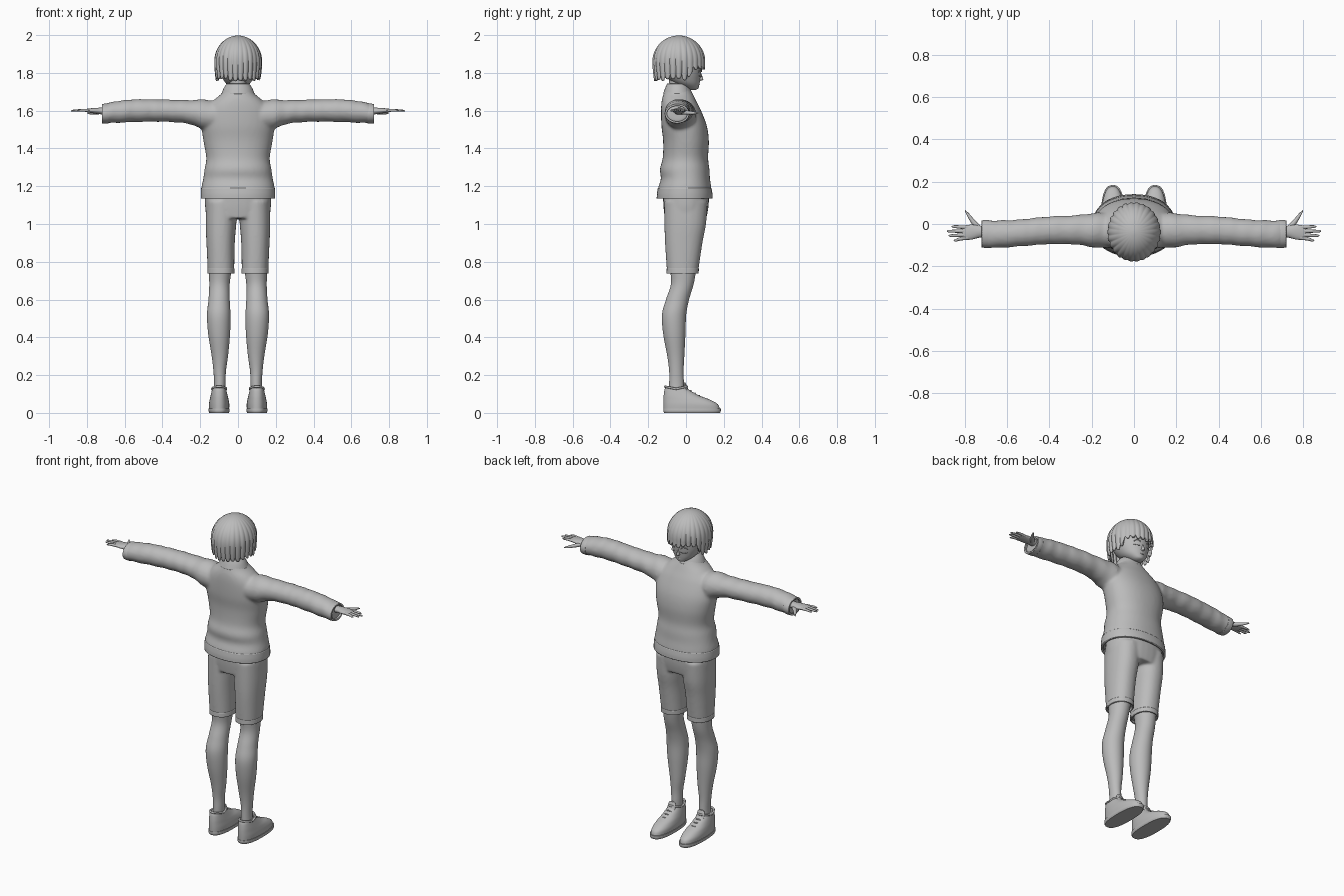
import bpy, bmesh, math, random
from mathutils import Vector

random.seed(4)
if "Cube" in bpy.data.objects:
    bpy.data.objects.remove(bpy.data.objects["Cube"])

grey = bpy.data.materials.new("plain grey")
grey.use_nodes = True
grey.diffuse_color = (0.5, 0.5, 0.5, 1)
grey.node_tree.nodes["Principled BSDF"].inputs["Base Color"].default_value = (0.5, 0.5, 0.5, 1)


def spline(stations, steps):
    """Smoothly fill in between the given stations."""
    rows = [Vector(s) for s in stations]
    out = []
    for i in range(len(rows) - 1):
        a, b = rows[max(i - 1, 0)], rows[i]
        c, d = rows[i + 1], rows[min(i + 2, len(rows) - 1)]
        for k in range(steps):
            t = k / steps
            out.append(b + (c - a) * t / 2 + (a * 2 - b * 5 + c * 4 - d) * t * t / 2
                       + (b * 3 - a - c * 3 + d) * t ** 3 / 2)
    return out + [rows[-1]]


def loft(bm, stations, axis="z", side=1, power=2.0, n=32, steps=5, caps=True, fold=0.0):
    """Skin ovals: (position, centre a, centre b, radius a, radius b)."""
    rings = []
    for t, u, v, ru, rv in spline(stations, steps):
        ring = []
        for k in range(n):
            a = math.tau * k / n
            c, s = math.cos(a), math.sin(a)
            swell = 1 + fold * math.sin(t * 75 + 1.5 * math.sin(a + t * 9))
            p = u + math.copysign(abs(c) ** (2 / power), c) * ru * swell
            q = v + math.copysign(abs(s) ** (2 / power), s) * rv * swell
            co = (p * side, q, t) if axis == "z" else (t * side, p, q)
            ring.append(bm.verts.new(co))
        rings.append(ring)
    for r0, r1 in zip(rings, rings[1:]):
        for k in range(n):
            j = (k + 1) % n
            bm.faces.new((r0[k], r0[j], r1[j], r1[k]))
    if caps:
        bm.faces.new(rings[0])
        bm.faces.new(rings[-1])


def finish(bm, name, voxel=0, thick=0, smooth=6):
    bmesh.ops.recalc_face_normals(bm, faces=bm.faces)
    mesh = bpy.data.meshes.new(name)
    bm.to_mesh(mesh)
    bm.free()
    mesh.materials.append(grey)
    ob = bpy.data.objects.new(name, mesh)
    bpy.context.collection.objects.link(ob)
    bpy.ops.object.select_all(action="DESELECT")
    ob.select_set(True)
    bpy.context.view_layer.objects.active = ob
    bpy.ops.object.shade_smooth_by_angle(angle=math.radians(50))
    if voxel:
        mod = ob.modifiers.new("blend", "REMESH")
        mod.mode, mod.voxel_size, mod.use_smooth_shade = "VOXEL", voxel, True
        mod = ob.modifiers.new("soften", "SMOOTH")
        mod.factor, mod.iterations = 0.5, smooth
    if thick:
        mod = ob.modifiers.new("cloth", "SOLIDIFY")
        mod.thickness, mod.offset = thick, -1
    return ob


def single(name, stations, voxel=0, thick=0, **options):
    bm = bmesh.new()
    loft(bm, stations, **options)
    return finish(bm, name, voxel, thick)


def wire(name, points, radius):
    curve = bpy.data.curves.new(name, "CURVE")
    curve.dimensions = "3D"
    curve.bevel_depth, curve.bevel_resolution = radius, 2
    line = curve.splines.new("BEZIER")
    line.bezier_points.add(len(points) - 1)
    for bp, co in zip(line.bezier_points, points):
        bp.co = co
        bp.handle_left_type = bp.handle_right_type = "AUTO"
    curve.materials.append(grey)
    bpy.context.collection.objects.link(bpy.data.objects.new(name, curve))


SIDES = ((1, "left"), (-1, "right"))

# Sweater: torso and both sleeves blended together
sleeve = [(.07, -.03, 1.57, .075, .07), (.17, -.03, 1.578, .083, .08), (.27, -.028, 1.594, .07, .062),
          (.4, -.03, 1.6, .066, .059), (.55, -.043, 1.6, .064, .06), (.65, -.048, 1.592, .065, .057),
          (.71, -.047, 1.584, .064, .05)]
sweater = bmesh.new()
loft(sweater, [(1.15, 0, -.007, .193, .143), (1.19, 0, -.007, .194, .141), (1.24, 0, -.003, .184, .13),
               (1.29, 0, -.007, .177, .131), (1.35, 0, -.003, .168, .12), (1.44, 0, 0, .183, .121),
               (1.52, 0, -.01, .192, .12), (1.6, 0, -.026, .175, .106), (1.65, 0, -.037, .135, .092),
               (1.69, 0, -.042, .088, .077), (1.73, 0, -.046, .066, .058)], power=2.2, n=48)
for side, _ in SIDES:
    loft(sweater, sleeve, axis="x", side=side, fold=.025)
finish(sweater, "sweater", voxel=.009)
single("sweater_hem", [(1.135, 0, -.007, .197, .148), (1.16, 0, -.007, .197, .147),
                       (1.19, 0, -.007, .195, .142)], thick=.012, caps=False, power=2.2, n=48)
single("sweater_collar", [(1.69, 0, -.043, .088, .078), (1.72, 0, -.045, .075, .065),
                          (1.743, 0, -.046, .06, .054)], thick=.008, caps=False)

# Shorts: hips and two trouser legs blended together
shorts = bmesh.new()
loft(shorts, [(1.03, 0, -.002, .165, .11), (1.1, 0, 0, .175, .12), (1.2, 0, 0, .172, .122)], power=2.3)
for side, _ in SIDES:
    loft(shorts, [(.75, .09, -.018, .07, .083), (.9, .092, -.012, .075, .099),
                  (1.0, .09, -.004, .081, .11), (1.12, .085, 0, .085, .115)], side=side, power=2.2)
finish(shorts, "shorts", voxel=.008)

lash = [(.022, .083, 1.806), (.034, .081, 1.816), (.048, .074, 1.814), (.058, .066, 1.804)]
fingers = [(-.016, -.012, .862), (-.034, -.034, .884), (-.051, -.055, .876), (-.065, -.077, .852)]

for side, word in SIDES:
    # Cuffs
    single(word + "_sleeve_cuff", [(.685, -.047, 1.586, .065, .053), (.7, -.047, 1.585, .066, .053),
                                   (.72, -.047, 1.584, .064, .051)],
           axis="x", side=side, thick=.01, caps=False)
    single(word + "_shorts_cuff", [(.738, .09, -.018, .072, .085), (.765, .09, -.017, .071, .085)],
           side=side, thick=.008, caps=False, power=2.2)

    # Bare leg
    single(word + "_leg", [(.06, .1, -.05, .03, .04), (.15, .096, -.05, .03, .039),
                           (.22, .097, -.051, .033, .038), (.3, .096, -.054, .043, .045),
                           (.42, .1, -.062, .058, .059), (.52, .102, -.063, .062, .064),
                           (.6, .1, -.045, .056, .061), (.68, .098, -.02, .054, .06),
                           (.76, .095, -.015, .06, .068), (.85, .095, -.015, .06, .07)], side=side)

    # Shoe with sole, ankle rim, tongue and laces
    single(word + "_sole", [(0, .1, .032, .052, .148), (.01, .1, .032, .056, .152),
                            (.022, .1, .032, .056, .152)], side=side, power=2.5, n=40)
    single(word + "_shoe", [(.015, .1, .031, .053, .149), (.045, .1, .025, .054, .144),
                            (.07, .1, .004, .05, .123), (.092, .1, -.024, .045, .094),
                            (.118, .1, -.046, .039, .069), (.132, .1, -.053, .036, .058)],
           side=side, power=2.3, n=40)
    wire(word + "_shoe_rim", [(side * (.1 + .037 * math.cos(a)), -.053 + .058 * math.sin(a),
                              .127 + .012 * abs(math.sin(a)))
                             for a in (math.tau * k / 16 for k in range(17))], .006)
    single(word + "_shoe_tongue", [(.085, .1, .03, .026, .012), (.12, .1, .005, .026, .01),
                                   (.15, .1, -.006, .024, .007), (.162, .1, -.008, .014, .004)], side=side)
    for k in range(3):
        y, z = .022 + .022 * k, .118 - .013 * k
        wire(word + "_shoelace", [(side * .07, y - .012, z - .016), (side * .1, y + .004, z),
                                  (side * .13, y - .012, z - .016)], .004)

    # Hand with four fingers and a thumb
    hand = bmesh.new()
    loft(hand, [(.66, -.042, 1.594, .026, .022), (.72, -.036, 1.598, .027, .018),
                (.765, -.038, 1.6, .035, .014), (.8, -.041, 1.601, .034, .009),
                (.812, -.042, 1.601, .028, .006)], axis="x", side=side)
    for root, tip, end in fingers:
        loft(hand, [(.785, root, 1.601, .009, .008), (.825, (root + tip) / 2, 1.602, .008, .007),
                    (end - .01, tip, 1.6, .006, .005), (end, tip, 1.599, .002, .002)],
             axis="x", side=side, n=12, steps=3)
    loft(hand, [(.725, -.03, 1.594, .02, .012), (.755, .002, 1.59, .019, .011),
                (.78, .036, 1.588, .014, .008), (.798, .062, 1.587, .004, .003)],
         axis="x", side=side, n=14)
    finish(hand, word + "_hand")

    # Eye: upper lash, lower lid and brow
    wire(word + "_upper_lash", [(side * x, y, z) for x, y, z in lash], .0028)
    wire(word + "_lower_lid", [(side * x, y, 1.785 + (1.806 - z) * .4) for x, y, z in lash], .0014)
    wire(word + "_brow", [(side * x, y + .001, z + .022) for x, y, z in lash], .0018)

# Neck, head and face
single("neck", [(1.62, 0, -.05, .05, .05), (1.7, 0, -.045, .043, .044), (1.8, 0, -.04, .046, .05)])
single("head", [(1.71, 0, .036, .014, .014), (1.718, 0, .03, .032, .035), (1.74, 0, .008, .06, .063),
                (1.765, 0, -.008, .078, .083), (1.8, 0, -.022, .093, .102), (1.85, 0, -.032, .102, .115),
                (1.91, 0, -.038, .098, .112), (1.96, 0, -.04, .062, .075), (1.975, 0, -.04, .02, .025)], n=40)
single("nose", [(1.758, 0, .07, .004, .006), (1.764, 0, .076, .01, .015),
                (1.78, 0, .076, .006, .011), (1.8, 0, .076, .003, .004)], n=16)
wire("mouth", [(-.014, .068, 1.741), (0, .0725, 1.739), (.014, .068, 1.741)], .0015)

# Bobbed hair: a fluted cap whose pointed locks are shorter over the face
LOCKS, PER, DOWN = 26, 8, 24
jitter = [random.uniform(-1, 1) for _ in range(LOCKS)]
hair = bmesh.new()
cols = []
for k in range(LOCKS * PER):
    a = math.tau * k / (LOCKS * PER)
    across = (k % PER) / PER
    bump = math.sin(math.pi * across)
    # Angle zero is the face side
    front = max(0, min(1, (1.25 - abs(math.remainder(a, math.tau))) / .3))
    bottom = 1.762 + .062 * front + .008 * jitter[k // PER] + .022 * (1 - bump) ** 2
    col = []
    for i in range(1, DOWN + 1):
        t = i / DOWN
        if t <= .6:
            polar = t / .6 * math.pi / 2
            r, z = math.sin(polar), 1.865 + .133 * math.cos(polar)
        else:
            d = (t - .6) / .4
            z = 1.865 + (bottom - 1.865) * d
            r = 1 - .07 * d * d * (1 - front)
        r *= .965 + (.04 + .012 * jitter[k // PER]) * bump * min(1, t * 1.6)
        col.append(hair.verts.new((math.sin(a) * r * .126, -.038 + math.cos(a) * r * .141, z)))
    cols.append(col)
crown = hair.verts.new((0, -.038, 1.999))
for k, col in enumerate(cols):
    nxt = cols[(k + 1) % len(cols)]
    hair.faces.new((crown, col[0], nxt[0]))
    for i in range(DOWN - 1):
        hair.faces.new((col[i], col[i + 1], nxt[i + 1], nxt[i]))
finish(hair, "hair", thick=.012)
